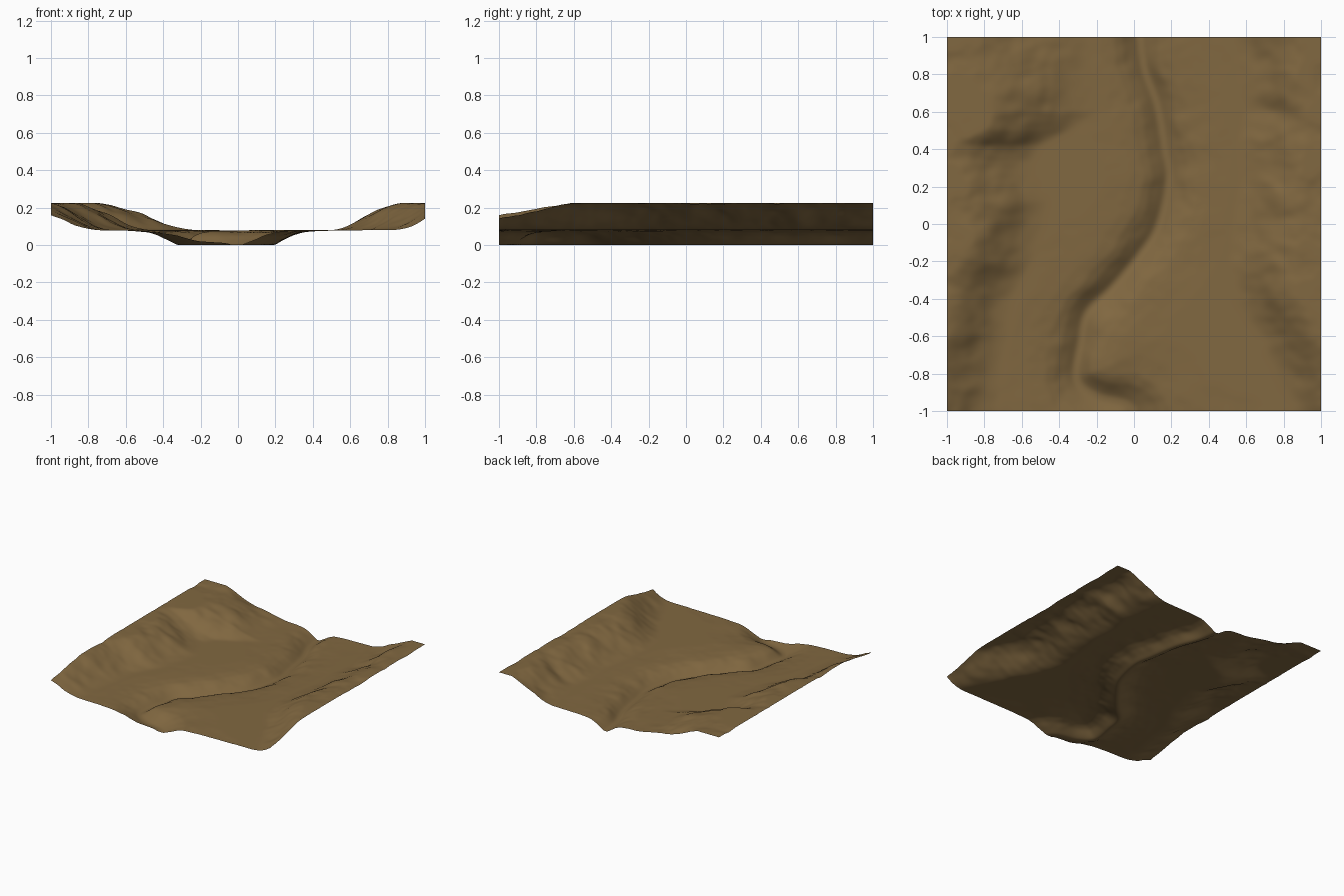
import bpy, bmesh
from mathutils import Vector, noise

if "Cube" in bpy.data.objects:
    bpy.data.objects.remove(bpy.data.objects["Cube"])

N = 180                 # grid resolution
PLAIN, TOP = 0.08, 0.225


def smooth(t):
    t = max(0.0, min(1.0, t))
    return t * t * (3 - 2 * t)


def table(pts, v):
    """Linear interpolation through (key, value) pairs."""
    if v <= pts[0][0]:
        return pts[0][1]
    for (a, p), (b, q) in zip(pts, pts[1:]):
        if v <= b:
            return p + (q - p) * (v - a) / (b - a)
    return pts[-1][1]


def spline(pts, steps=8):
    """Smooth curve through the given points."""
    out = []
    for i in range(1, len(pts) - 2):
        a, b, c, d = (Vector(p) for p in pts[i - 1:i + 3])
        for k in range(steps):
            t = k / steps
            out.append(0.5 * (2 * b + (c - a) * t + (2 * a - 5 * b + 4 * c - d) * t * t
                              + (3 * b - a - 3 * c + d) * t ** 3))
    return out + [Vector(pts[-2])]


# winding river bed, back to front
RIVER = spline([(0.0, 1.3), (0.02, 1.1), (0.05, 0.85), (0.12, 0.65), (0.16, 0.42),
                (0.185, 0.25), (0.13, 0.0), (0.03, -0.16), (-0.12, -0.34), (-0.25, -0.47),
                (-0.285, -0.62), (-0.31, -0.82), (-0.2, -0.92), (-0.03, -0.97), (0.03, -1.1),
                (0.05, -1.3)])
BANK = [(0.014, 0), (0.05, 0.025), (0.09, 0.05), (0.14, 0.067), (0.22, 0.076), (0.36, PLAIN)]
BANK_SCALE = [(-1, 0.65), (-0.75, 1)]

# mid line of each hillside and the slope width, by y
LEFT_MID = [(-1, -0.99), (-0.75, -0.92), (-0.6, -0.86), (-0.4, -0.84), (-0.3, -0.8),
            (-0.2, -0.74), (0, -0.69), (0.12, -0.67), (0.22, -0.7), (0.34, -0.76),
            (0.42, -0.73), (0.5, -0.6), (0.6, -0.5), (0.8, -0.53), (1, -0.56)]
LEFT_WIDTH = [(-1, 0.5), (-0.6, 0.38), (0.2, 0.44), (0.4, 0.48), (0.6, 0.6), (1, 0.64)]
RIGHT_MID = [(-1, 1.06), (-0.75, 0.93), (-0.6, 0.85), (-0.5, 0.77), (-0.4, 0.71),
             (-0.2, 0.68), (0, 0.7), (0.2, 0.74), (0.45, 0.74), (0.6, 0.77), (0.8, 0.73),
             (1, 0.7)]
RIGHT_WIDTH = [(-1, 0.5), (-0.6, 0.36), (1, 0.4)]


def river_distance(p):
    best = 9.0
    for a, b in zip(RIVER, RIVER[1:]):
        e = b - a
        t = max(0.0, min(1.0, (p - a).dot(e) / e.length_squared))
        best = min(best, (p - a - e * t).length_squared)
    return best ** 0.5


def fractal(x, y, scale, seed, octaves=3):
    return noise.fractal(Vector((x * scale, y * scale * 1.2, seed)), 1.0, 2.0, octaves)


def height(x, y):
    # hillside on either side, with an eroded foot line
    if x < 0:
        t = (table(LEFT_MID, y) - x) / table(LEFT_WIDTH, y) + 0.5
    else:
        t = (x - table(RIGHT_MID, y)) / table(RIGHT_WIDTH, y) + 0.5
    t += 0.09 * fractal(x, y, 3.2, 3.7) * smooth((t + 0.3) * 1.5)
    hill = (TOP - PLAIN) * smooth(t)
    rough = 0.012 * fractal(x, y, 4.5, 9.1) * smooth(t * 2)
    # carved channel, wider and narrower along its course
    d = river_distance(Vector((x, y))) * table(BANK_SCALE, y)
    d *= 1 + 0.3 * fractal(x, y, 4.0, 5.3) * smooth(d / 0.08)
    return max(0.0, min(TOP, table(BANK, d) + hill + rough))


# valley terrain sheet
bm = bmesh.new()
bmesh.ops.create_grid(bm, x_segments=N, y_segments=N, size=1.0)
for v in bm.verts:
    v.co.z = height(v.co.x, v.co.y)
# soften small kinks, keeping the square outline
inner = [v for v in bm.verts if not v.is_boundary]
for _ in range(3):
    bmesh.ops.smooth_vert(bm, verts=inner, factor=0.5, use_axis_z=True)
low = min(v.co.z for v in bm.verts)
for v in bm.verts:
    v.co.z -= low
for f in bm.faces:
    f.smooth = True
mesh = bpy.data.meshes.new("valley_terrain")
bm.to_mesh(mesh)
bm.free()

earth = bpy.data.materials.new("earth_brown")
earth.diffuse_color = (0.22, 0.138, 0.052, 1)
earth.use_nodes = True
earth.node_tree.nodes["Principled BSDF"].inputs["Base Color"].default_value = earth.diffuse_color
mesh.materials.append(earth)
terrain = bpy.data.objects.new("valley_terrain", mesh)
bpy.context.collection.objects.link(terrain)
